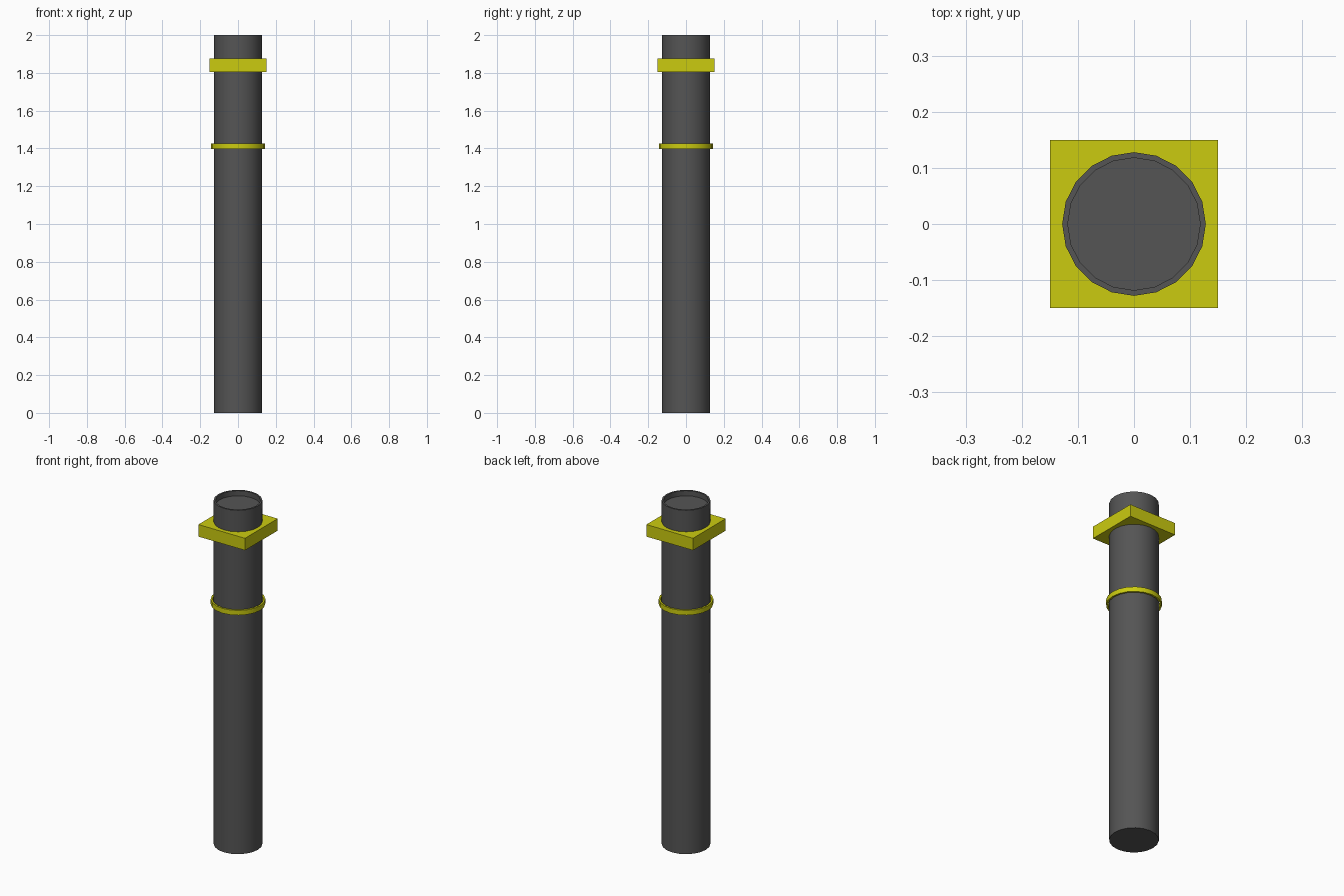
import bpy, bmesh, math

if "Cube" in bpy.data.objects:
    bpy.data.objects.remove(bpy.data.objects["Cube"])

SIDES = 20

yellow = bpy.data.materials.new("yellow")
yellow.diffuse_color = (0.6, 0.6, 0.005, 1)
yellow.use_nodes = True
yellow.node_tree.nodes["Principled BSDF"].inputs["Base Color"].default_value = yellow.diffuse_color
dark = bpy.data.materials.new("dark_grey")
dark.diffuse_color = (0.09, 0.09, 0.09, 1)
dark.use_nodes = True
dark.node_tree.nodes["Principled BSDF"].inputs["Base Color"].default_value = dark.diffuse_color


def lathe(name, profile, mat, closed=False, sides=SIDES):
    """Revolve (radius, z) points about the z axis; cap ends at radius 0."""
    bm = bmesh.new()
    rings = []
    for r, z in profile:
        if r == 0:
            rings.append([bm.verts.new((0, 0, z))] * sides)
        else:
            rings.append([bm.verts.new((r * math.cos(2 * math.pi * i / sides),
                                        r * math.sin(2 * math.pi * i / sides), z))
                          for i in range(sides)])
    pairs = list(zip(rings, rings[1:])) + ([(rings[-1], rings[0])] if closed else [])
    for a, b in pairs:
        for i in range(sides):
            j = (i + 1) % sides
            bm.faces.new(dict.fromkeys((a[i], a[j], b[j], b[i])))
    bmesh.ops.recalc_face_normals(bm, faces=bm.faces)
    me = bpy.data.meshes.new(name)
    bm.to_mesh(me)
    bm.free()
    ob = bpy.data.objects.new(name, me)
    bpy.context.collection.objects.link(ob)
    me.materials.append(mat)
    bpy.ops.object.select_all(action='DESELECT')
    ob.select_set(True)
    bpy.context.view_layer.objects.active = ob
    bpy.ops.object.shade_smooth_by_angle(angle=math.radians(30))
    return ob


# Post with a shallow recess in its top
lathe("post", [(0, 0), (0.128, 0), (0.128, 2), (0.118, 2), (0.118, 1.97), (0, 1.97)], dark)

# Thin round band, slightly clear of the post
lathe("band", [(0.134, 1.397), (0.144, 1.397), (0.144, 1.425), (0.134, 1.425)],
      yellow, closed=True)

# Square collar
bpy.ops.mesh.primitive_cube_add(size=1, location=(0, 0, 1.84))
collar = bpy.context.object
collar.name = "collar"
collar.scale = (0.3, 0.3, 0.07)
collar.data.materials.append(yellow)
